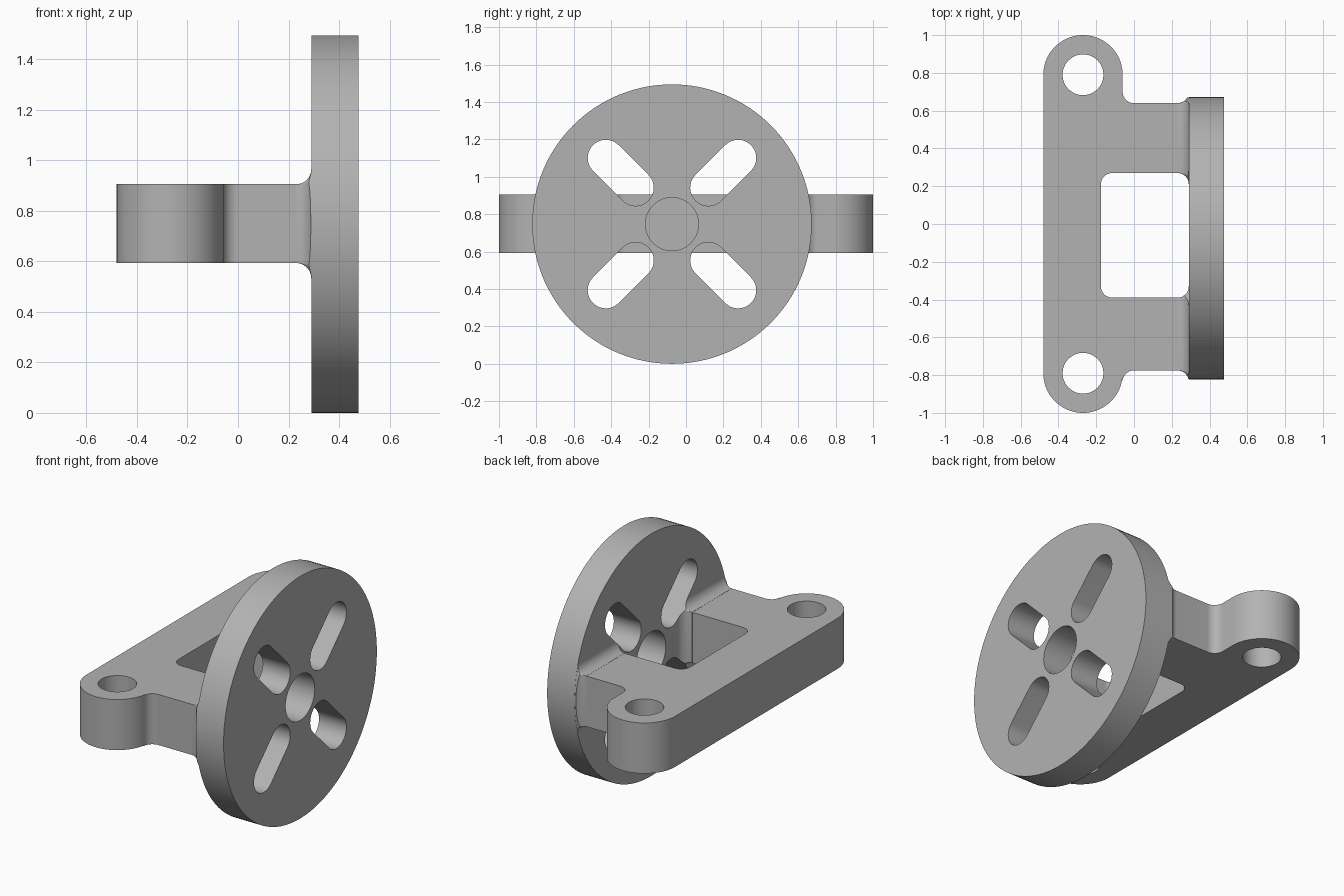
import bpy, bmesh
from math import radians, cos, sin, sqrt
from mathutils import Vector

if "Cube" in bpy.data.objects:
    bpy.data.objects.remove(bpy.data.objects["Cube"])

DISC_Y, DISC_Z, DISC_R = -0.075, 0.747, 0.747   # flange centre and radius
DISC_BACK, DISC_FRONT = 0.29, 0.477
LOW, HIGH = 0.593, 0.905                        # bracket bottom and top
FILLET = 0.06

grey = bpy.data.materials.new("plain grey")
grey.use_nodes = True
grey.diffuse_color = (0.45, 0.45, 0.45, 1)
grey.node_tree.nodes["Principled BSDF"].inputs["Base Color"].default_value = grey.diffuse_color


def arc(cx, cy, r, start, end, steps=12):
    angles = [radians(start + (end - start) * i / steps) for i in range(steps + 1)]
    return [(cx + r * cos(a), cy + r * sin(a)) for a in angles]


def loft(name, rings):
    """Solid through a list of matching rings of 3D points."""
    bm = bmesh.new()
    loops = [[bm.verts.new(p) for p in ring] for ring in rings]
    for a, b in zip(loops, loops[1:]):
        for i in range(len(a)):
            j = (i + 1) % len(a)
            bm.faces.new((a[i], a[j], b[j], b[i]))
    bm.faces.new(loops[0][::-1])
    bm.faces.new(loops[-1])
    bmesh.ops.recalc_face_normals(bm, faces=bm.faces)
    mesh = bpy.data.meshes.new(name)
    bm.to_mesh(mesh)
    bm.free()
    mesh.materials.append(grey)
    obj = bpy.data.objects.new(name, mesh)
    bpy.context.collection.objects.link(obj)
    return obj


def prism_z(name, outline, z0, z1):
    return loft(name, [[(x, y, z) for x, y in outline] for z in (z0, z1)])


def prism_x(name, outline, x0, x1):
    return loft(name, [[(x, y, z) for y, z in outline] for x in (x0, x1)])


def combine(target, tool, operation):
    """Apply a boolean and discard the tool."""
    mod = target.modifiers.new("cut", 'BOOLEAN')
    mod.operation, mod.solver, mod.object = operation, 'EXACT', tool
    bpy.context.view_layer.objects.active = target
    bpy.ops.object.modifier_apply(modifier=mod.name)
    bpy.data.objects.remove(tool)


# Bracket: crossbar with rounded lugs and two arms
LUG_X, LUG_Y, LUG_R = -0.27, 0.79, 0.21
ARMS = ((0.27, 0.64), (-0.775, -0.39))
(in_top, out_top), (out_low, in_low) = ARMS
ARM_END, BAR_X = 0.32, -0.175
outline = [(ARM_END, in_top), (ARM_END, out_top)]
outline += arc(0, out_top + FILLET, FILLET, 270, 180)
outline += arc(LUG_X, LUG_Y, LUG_R, 0, 180, 40)
outline += arc(LUG_X, -LUG_Y, LUG_R, 180, 360, 40)
outline += arc(0, out_low - FILLET, FILLET, 180, 90)
outline += [(ARM_END, out_low), (ARM_END, in_low)]
outline += arc(BAR_X + FILLET, in_low + FILLET, FILLET, 270, 180)
outline += arc(BAR_X + FILLET, in_top - FILLET, FILLET, 180, 90)
body = prism_z("flange_bracket", outline, LOW, HIGH)


def grown_rect(y0, y1, e):
    """Arm section grown outwards by e with rounded corners."""
    corners = ((y1, HIGH, 0), (y0, HIGH, 90), (y0, LOW, 180), (y1, LOW, 270))
    return [p for y, z, a in corners for p in arc(y, z, e, a, a + 90, 8)]


# Filleted arm roots, trimmed to the flange edge
for y0, y1 in ARMS:
    rings = []
    for i in range(11):
        a = radians(9 * i)
        x = DISC_BACK - FILLET + FILLET * sin(a)
        e = max(0.0008, FILLET * (1 - cos(a)))
        rings.append([(x, y, z) for y, z in grown_rect(y0, y1, e)])
    rings.append([(DISC_BACK + 0.05, y, z) for y, z in grown_rect(y0, y1, FILLET)])
    root = loft("arm_root", rings)
    trim = prism_x("trim", arc(DISC_Y, DISC_Z, DISC_R - 0.001, 0, 360, 128)[:-1], 0.1, 0.5)
    combine(root, trim, 'INTERSECT')
    combine(body, root, 'UNION')

# Round flange
disc = prism_x("flange", arc(DISC_Y, DISC_Z, DISC_R, 0, 360, 128)[:-1], DISC_BACK, DISC_FRONT)
combine(body, disc, 'UNION')

# Centre bore and four diagonal slots
bore = prism_x("bore", arc(DISC_Y, DISC_Z, 0.142, 0, 360, 48)[:-1], 0.2, 0.6)
combine(body, bore, 'DIFFERENCE')
for angle in (45, 135, 225, 315):
    d = Vector((cos(radians(angle)), sin(radians(angle))))
    mid = Vector((DISC_Y, DISC_Z))
    near, far = mid + d * 0.275, mid + d * 0.5
    slot = arc(*far, 0.097, angle - 90, angle + 90, 20) + arc(*near, 0.097, angle + 90, angle + 270, 20)
    combine(body, prism_x("slot", slot, 0.2, 0.6), 'DIFFERENCE')

# Lug holes
for side in (1, -1):
    hole = prism_z("lug_hole", arc(LUG_X, side * LUG_Y, 0.108, 0, 360, 48)[:-1], LOW - 0.2, HIGH + 0.2)
    combine(body, hole, 'DIFFERENCE')

# Smooth curved walls, crisp edges
bpy.ops.object.select_all(action='DESELECT')
body.select_set(True)
bpy.context.view_layer.objects.active = body
bpy.ops.object.shade_smooth_by_angle(angle=radians(30))
